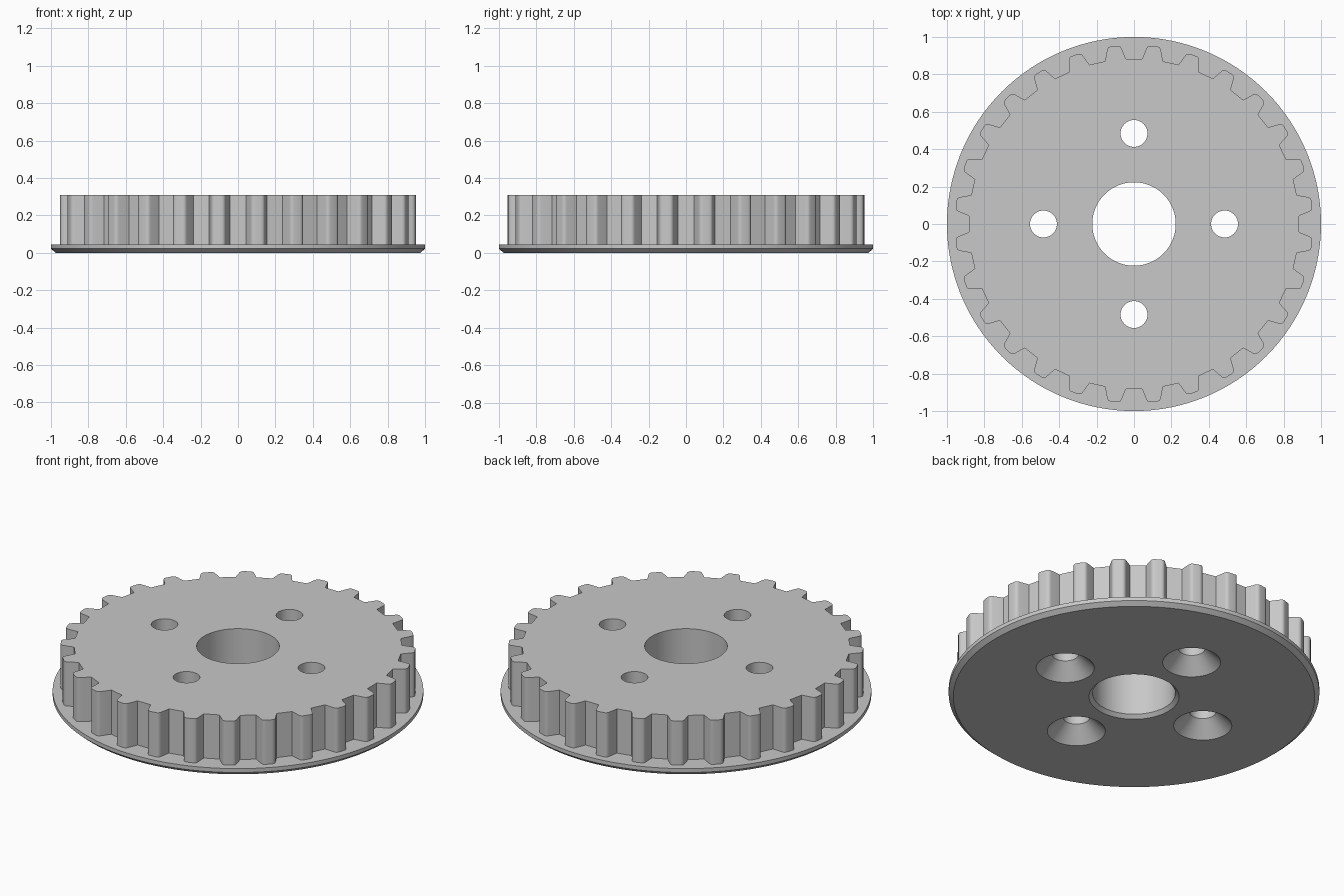
import bpy, bmesh, math
from mathutils import Vector

if "Cube" in bpy.data.objects:
    bpy.data.objects.remove(bpy.data.objects["Cube"])

TEETH = 28
ROOT_R, TIP_R = 0.882, 0.957
FLANGE_Z, TOP_Z = 0.045, 0.308

grey = bpy.data.materials.new("plain grey")
grey.diffuse_color = (0.58, 0.58, 0.58, 1)
grey.use_nodes = True
grey.node_tree.nodes["Principled BSDF"].inputs["Base Color"].default_value = grey.diffuse_color


def stack(name, loops):
    """Solid made from a stack of matching point loops, capped at both ends."""
    bm = bmesh.new()
    rings = [[bm.verts.new(p) for p in loop] for loop in loops]
    n = len(rings[0])
    for a, b in zip(rings, rings[1:]):
        for i in range(n):
            j = (i + 1) % n
            bm.faces.new((a[i], a[j], b[j], b[i]))
    bm.faces.new(rings[0][::-1])
    bm.faces.new(rings[-1])
    bmesh.ops.recalc_face_normals(bm, faces=bm.faces)
    mesh = bpy.data.meshes.new(name)
    bm.to_mesh(mesh)
    bm.free()
    mesh.materials.append(grey)
    obj = bpy.data.objects.new(name, mesh)
    bpy.context.collection.objects.link(obj)
    return obj


def lathe(name, profile, n, x=0, y=0):
    """Round solid from (radius, z) pairs."""
    return stack(name, [[(x + r * math.cos(2 * math.pi * i / n),
                          y + r * math.sin(2 * math.pi * i / n), z)
                         for i in range(n)] for r, z in profile])


def rounded(prev, corner, nxt, radius, steps=4):
    """Soft corner as a short quadratic arc."""
    p, c, q = Vector(prev), Vector(corner), Vector(nxt)
    a = c + (p - c).normalized() * radius
    b = c + (q - c).normalized() * radius
    return [a * (1 - t) ** 2 + c * 2 * t * (1 - t) + b * t * t
            for t in (k / steps for k in range(steps + 1))]


# Toothed outline: one tooth along +x, repeated with a gap on each axis
tooth = [(ROOT_R, -0.056), (TIP_R, -0.034), (TIP_R, 0.034), (ROOT_R, 0.056)]
one = ([Vector(tooth[0])] + rounded(*tooth[0:3], 0.018)
       + rounded(*tooth[1:4], 0.018) + [Vector(tooth[3])])
outline = []
for k in range(TEETH):
    a = 2 * math.pi * (k + 0.5) / TEETH
    c, s = math.cos(a), math.sin(a)
    outline += [(p.x * c - p.y * s, p.x * s + p.y * c) for p in one]

pulley = stack("toothed_pulley", [[(x, y, z) for x, y in outline]
                                  for z in (0.025, TOP_Z)])

# Flange with chamfered lower rim
flange = lathe("flange", [(0.975, 0), (1, 0.022), (1, FLANGE_Z)], 128)

# Centre bore with a small chamfer, and four countersunk screw holes
cutters = [lathe("bore_cutter", [(0.263, -0.02), (0.223, 0.02), (0.223, 0.5)], 96)]
for k in range(4):
    a = k * math.pi / 2
    cutters.append(lathe("screw_hole_cutter",
                         [(0.177, -0.02), (0.072, 0.085), (0.072, 0.5)], 48,
                         0.484 * math.cos(a), 0.484 * math.sin(a)))

# Join the flange, cut the holes, then bake the result
for helper, op in [(flange, 'UNION')] + [(c, 'DIFFERENCE') for c in cutters]:
    mod = pulley.modifiers.new(helper.name, 'BOOLEAN')
    mod.operation, mod.object, mod.solver = op, helper, 'EXACT'
    helper.hide_render = True
graph = bpy.context.evaluated_depsgraph_get()
baked = bpy.data.meshes.new_from_object(pulley.evaluated_get(graph))
pulley.modifiers.clear()
pulley.data = baked
for helper in [flange] + cutters:
    bpy.data.objects.remove(helper)

bpy.context.view_layer.objects.active = pulley
pulley.select_set(True)
bpy.ops.object.shade_smooth_by_angle(angle=math.radians(25))
